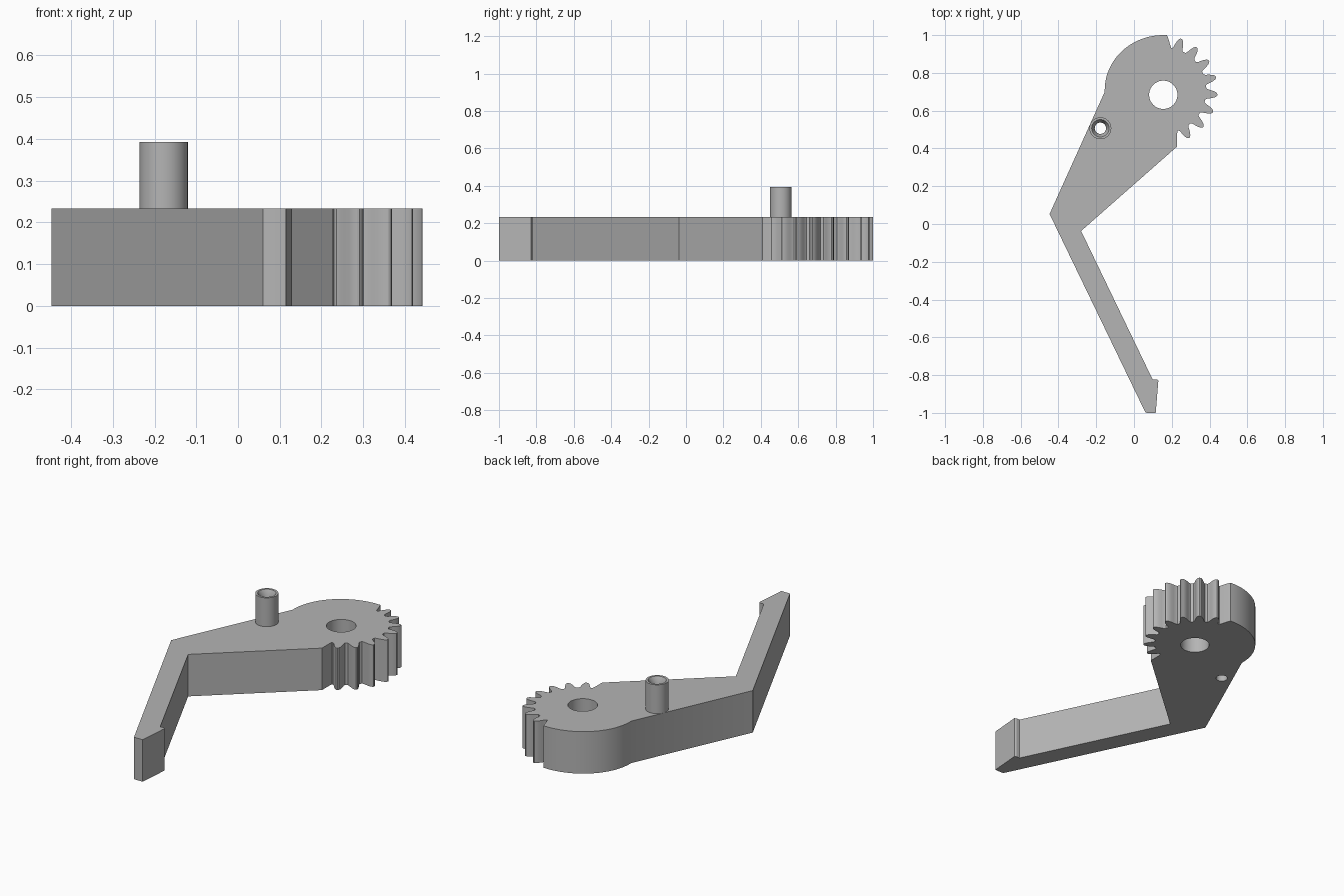
import bpy, bmesh, math
from mathutils import Vector

if "Cube" in bpy.data.objects:
    bpy.data.objects.remove(bpy.data.objects["Cube"])

THICK = 0.233
GEAR = (0.155, 0.709)      # gear centre
PIVOT = (0.155, 0.684)     # pivot hole centre
PIN = (-0.178, 0.507)      # hollow pin centre
PIN_HOLE = 0.030

grey = bpy.data.materials.new("plain grey")
grey.diffuse_color = (0.46, 0.46, 0.46, 1)
grey.use_nodes = True
grey.node_tree.nodes["Principled BSDF"].inputs["Base Color"].default_value = grey.diffuse_color


def polar(c, r, deg, ry=None):
    a = math.radians(deg)
    return (c[0] + r * math.cos(a), c[1] + (ry or r) * math.sin(a))


def circle(c, r, n=48):
    return [polar(c, r, 360 * i / n) for i in range(n)]


def finish(name, bm):
    bmesh.ops.recalc_face_normals(bm, faces=bm.faces[:])
    me = bpy.data.meshes.new(name)
    bm.to_mesh(me)
    bm.free()
    me.materials.append(grey)
    ob = bpy.data.objects.new(name, me)
    bpy.context.collection.objects.link(ob)
    bpy.ops.object.select_all(action='DESELECT')
    ob.select_set(True)
    bpy.context.view_layer.objects.active = ob
    bpy.ops.object.shade_smooth_by_angle(angle=math.radians(30))
    return ob


# Lever outline: arm with hooked end, counter-clockwise
outline = [(-0.155, 0.70), (-0.447, 0.053), (0.06, -0.997), (0.067, -1.0),
           (0.115, -1.0), (0.129, -0.828), (0.12, -0.822), (0.098, -0.822),
           (-0.28, -0.037), (0.228, 0.41), (0.228, 0.474)]

# Gear teeth: half profile as (angle from tooth axis, radius), mirrored per tooth
half = [(9.0, 0.228), (7.6, 0.228), (6.1, 0.236), (5.1, 0.250),
        (3.9, 0.265), (2.7, 0.278), (1.3, 0.286)]
tooth = [(-a, r) for a, r in half] + [(0, 0.288)] + [(a, r) for a, r in reversed(half)]
for i in range(8):
    axis = -61.7 + 18.9 * i
    outline += [polar(GEAR, r, axis + a) for a, r in tooth]

# Rounded back of the head
outline += [polar(GEAR, 0.275, 84.5)]
outline += [polar(GEAR, 0.31, 86.5 + 93 * i / 32, 0.291) for i in range(33)]

# Lever body with pivot hole and pin bore
bm = bmesh.new()
edges = []
for loop in (outline, circle(PIVOT, 0.075), circle(PIN, PIN_HOLE, 32)):
    vs = [bm.verts.new((x, y, 0)) for x, y in loop]
    edges += [bm.edges.new((vs[i - 1], vs[i])) for i in range(len(vs))]
bmesh.ops.triangle_fill(bm, use_beauty=True, use_dissolve=False, edges=edges,
                        normal=Vector((0, 0, 1)))
top = bmesh.ops.extrude_face_region(bm, geom=bm.faces[:])
bmesh.ops.translate(bm, vec=(0, 0, THICK),
                    verts=[g for g in top["geom"] if isinstance(g, bmesh.types.BMVert)])
finish("lever_body", bm)

# Hollow pin with countersunk rim, turned from a profile of (radius, height)
profile = [(PIN_HOLE, THICK), (0.058, THICK), (0.058, 0.393),
           (0.046, 0.393), (PIN_HOLE, 0.363)]
bm = bmesh.new()
rings = [[bm.verts.new((x, y, z)) for x, y in circle(PIN, r, 32)] for r, z in profile]
for j in range(len(rings)):
    a, b = rings[j - 1], rings[j]
    for i in range(32):
        bm.faces.new((a[i - 1], a[i], b[i], b[i - 1]))
finish("hollow_pin", bm)
